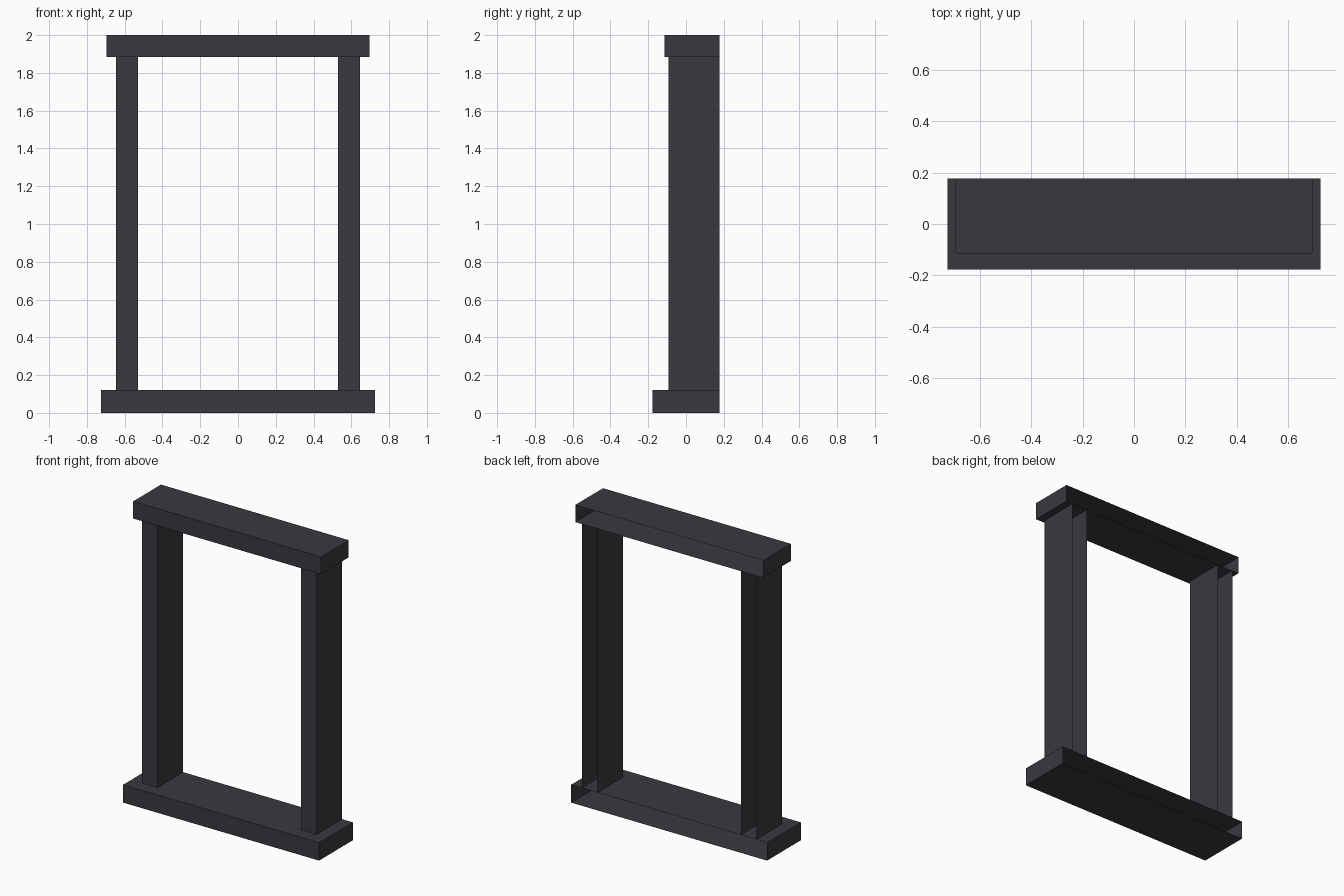
import bpy
import bmesh

if "Cube" in bpy.data.objects:
    bpy.data.objects.remove(bpy.data.objects["Cube"])

BACK = 0.178  # shared plane of the open back

charcoal = bpy.data.materials.new("charcoal paint")
charcoal.diffuse_color = (0.043, 0.040, 0.049, 1)
charcoal.use_nodes = True
charcoal.node_tree.nodes["Principled BSDF"].inputs["Base Color"].default_value = charcoal.diffuse_color


def open_box(name, x, y_front, z, skip_ends=False):
    """Flat-faced box, open at the back and optionally at top and bottom."""
    bm = bmesh.new()
    bmesh.ops.create_cube(bm, size=1)
    for v in bm.verts:
        v.co.x = x[v.co.x > 0]
        v.co.y = BACK if v.co.y > 0 else y_front
        v.co.z = z[v.co.z > 0]
    bm.normal_update()
    hidden = [f for f in bm.faces
              if f.normal.y > 0.5 or (skip_ends and abs(f.normal.z) > 0.5)]
    bmesh.ops.delete(bm, geom=hidden, context='FACES')
    mesh = bpy.data.meshes.new(name)
    bm.to_mesh(mesh)
    bm.free()
    mesh.materials.append(charcoal)
    obj = bpy.data.objects.new(name, mesh)
    bpy.context.collection.objects.link(obj)
    return obj


# Wide sill at the bottom and shallower lintel on top
open_box("sill", (-0.725, 0.725), -0.178, (0, 0.12))
open_box("lintel", (-0.695, 0.695), -0.115, (1.885, 2.0))

# Side posts, abutting sill and lintel
open_box("left_post", (-0.645, -0.53), -0.092, (0.12, 1.885), True)
open_box("right_post", (0.53, 0.645), -0.092, (0.12, 1.885), True)
